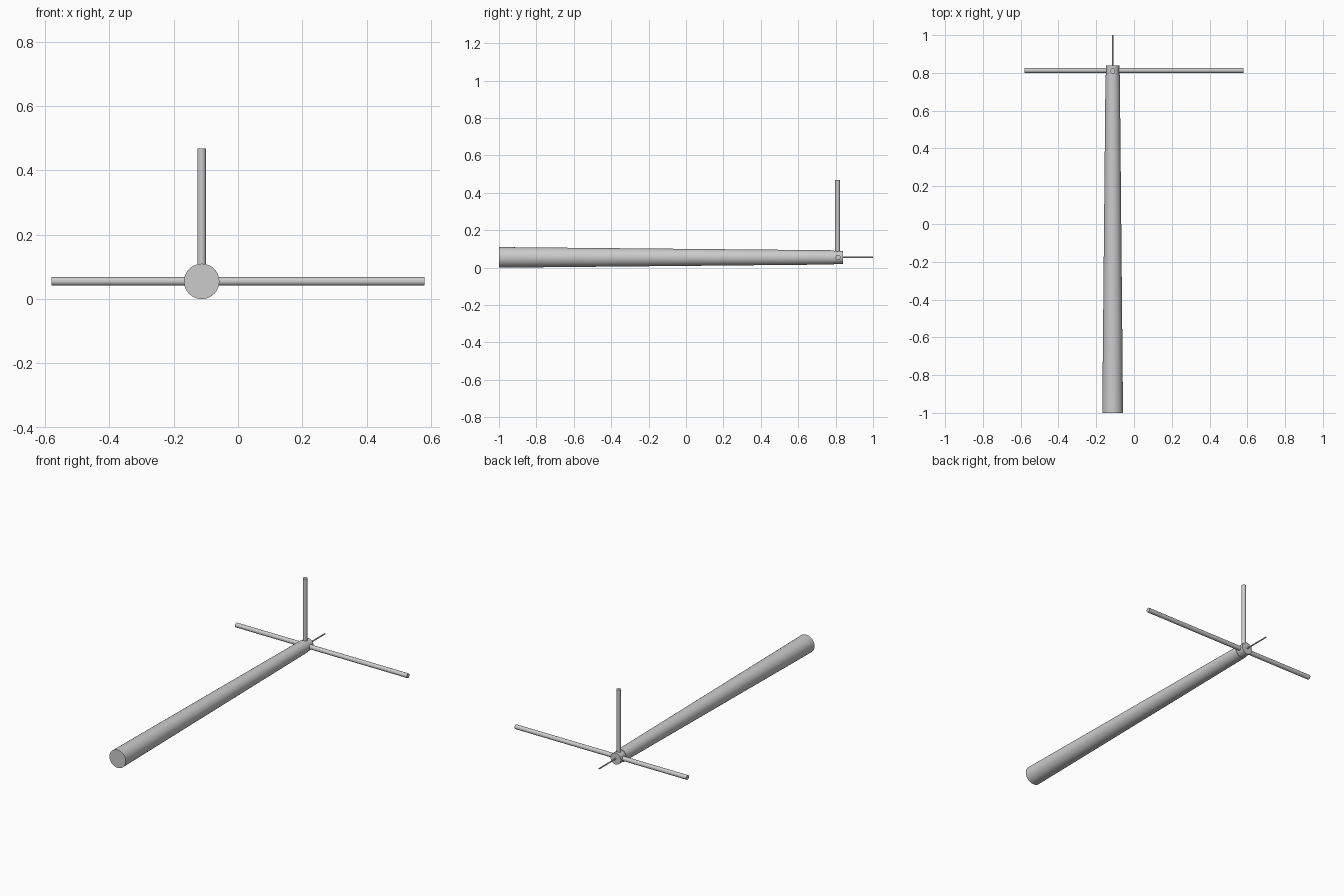
import bpy
from mathutils import Vector

if "Cube" in bpy.data.objects:
    bpy.data.objects.remove(bpy.data.objects["Cube"])

CX, CZ = -0.113, 0.055   # axis of the main pole
HUB_Y = 0.813            # where the cross rods meet


def rod(name, start, end, r1, r2=None, sides=32):
    """Closed round bar (optionally tapered) between two points."""
    a, b = Vector(start), Vector(end)
    d = b - a
    bpy.ops.mesh.primitive_cone_add(
        vertices=sides, radius1=r1, radius2=r1 if r2 is None else r2,
        depth=d.length, location=(a + b) / 2,
        rotation=d.to_track_quat('Z', 'Y').to_euler())
    ob = bpy.context.object
    ob.name = name
    bpy.ops.object.shade_smooth_by_angle()
    return ob


# Tapered main pole and the slightly narrower hub on its tip
rod("main_pole", (CX, -1, CZ), (CX, 0.79, CZ), 0.055, 0.038, 48)
rod("hub", (CX, 0.785, CZ), (CX, 0.84, CZ), 0.035, sides=48)

# Side rods (unequal lengths), upright rod and thin tip needle
rod("left_rod", (CX, HUB_Y, CZ), (-0.58, HUB_Y, CZ), 0.0135)
rod("right_rod", (CX, HUB_Y, CZ), (0.58, HUB_Y, CZ), 0.0135)
rod("upright_rod", (CX, HUB_Y - 0.003, CZ), (CX, HUB_Y - 0.003, 0.468), 0.0135)
rod("tip_needle", (CX, 0.82, CZ), (CX, 1.0, CZ), 0.004, sides=16)
